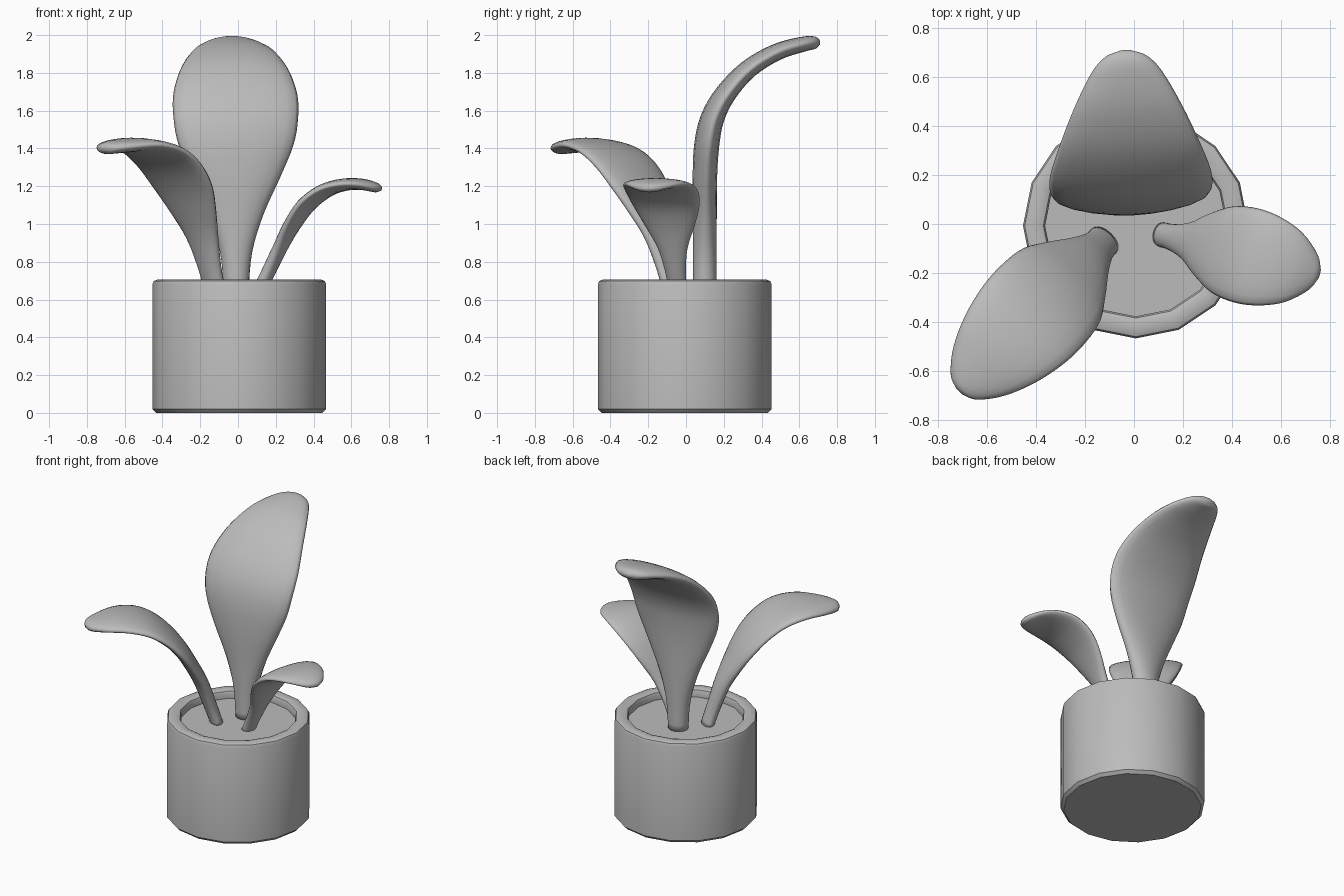
import bpy
import bmesh
from math import sin, cos, pi
from mathutils import Vector

cube = bpy.data.objects.get("Cube")
if cube:
    bpy.data.objects.remove(cube, do_unlink=True)

GREY = (0.5, 0.5, 0.5, 1.0)
grey = bpy.data.materials.new("plain_grey")
grey.use_nodes = True
grey.diffuse_color = GREY
grey.node_tree.nodes["Principled BSDF"].inputs["Base Color"].default_value = GREY


def finish(name, bm, angle):
    """Turn a bmesh into a smooth-shaded object."""
    bmesh.ops.recalc_face_normals(bm, faces=bm.faces)
    mesh = bpy.data.meshes.new(name)
    bm.to_mesh(mesh)
    bm.free()
    mesh.materials.append(grey)
    obj = bpy.data.objects.new(name, mesh)
    bpy.context.collection.objects.link(obj)
    bpy.ops.object.select_all(action='DESELECT')
    obj.select_set(True)
    bpy.context.view_layer.objects.active = obj
    bpy.ops.object.shade_smooth_by_angle(angle=angle)
    return obj


def loft(name, rings, angle):
    """Skin a list of equal rings and cap both ends."""
    bm = bmesh.new()
    rows = [[bm.verts.new(p) for p in ring] for ring in rings]
    n = len(rows[0])
    for a, b in zip(rows, rows[1:]):
        for i in range(n):
            j = (i + 1) % n
            bm.faces.new((a[i], a[j], b[j], b[i]))
    bm.faces.new(rows[0])
    bm.faces.new(rows[-1])
    return finish(name, bm, angle)


def smooth_path(points, steps):
    """Catmull-Rom interpolation through the stations."""
    pts = [Vector(p) for p in points]
    pts = [2 * pts[0] - pts[1]] + pts + [2 * pts[-1] - pts[-2]]
    out = []
    for a, b, c, d in zip(pts, pts[1:], pts[2:], pts[3:]):
        for k in range(steps):
            t = k / steps
            out.append(b + (c - a) * (t / 2)
                       + (2 * a - 5 * b + 4 * c - d) * (t * t / 2)
                       + (3 * b - a - 3 * c + d) * (t ** 3 / 2))
    return out + [pts[-2]]


def leaf(name, start, heading, stations, sides=20):
    """Stations: distance outward, height, half width, half thickness."""
    out = Vector((heading[0], heading[1], 0)).normalized()
    across = Vector((-out.y, out.x, 0))
    base = Vector((start[0], start[1], 0))
    path = smooth_path(stations, 4)
    rings = []
    for i, (r, z, w, t) in enumerate(path):
        p, q = path[max(i - 1, 0)], path[min(i + 1, len(path) - 1)]
        along = (out * (q[0] - p[0]) + Vector((0, 0, q[1] - p[1]))).normalized()
        normal = along.cross(across)
        centre = base + out * r + Vector((0, 0, z))
        rings.append([centre + across * (w * cos(2 * pi * k / sides))
                      + normal * (t * sin(2 * pi * k / sides))
                      for k in range(sides)])
    return loft(name, rings, pi / 2)


# Pot with rounded rim and sunken soil
POT_SIDES = 16
profile = [(0.44, 0), (0.46, 0.02), (0.46, 0.68), (0.453, 0.698), (0.435, 0.705),
           (0.395, 0.705), (0.377, 0.698), (0.37, 0.68), (0.37, 0.65)]
loft("pot", [[Vector((0.007 + r * cos(2 * pi * k / POT_SIDES),
                      -0.007 + r * sin(2 * pi * k / POT_SIDES), z))
              for k in range(POT_SIDES)] for r, z in profile], pi / 5)

# Tall leaf at the back
leaf("back_leaf", (-0.01, 0.1), (-0.04, 1), [
    (0, 0.64, 0.065, 0.062), (0, 0.85, 0.085, 0.062), (0, 1.05, 0.145, 0.063),
    (0, 1.25, 0.235, 0.065), (0.01, 1.42, 0.305, 0.066), (0.04, 1.56, 0.33, 0.062),
    (0.11, 1.69, 0.328, 0.056), (0.23, 1.82, 0.285, 0.05), (0.38, 1.91, 0.22, 0.045),
    (0.52, 1.952, 0.145, 0.04), (0.585, 1.96, 0.085, 0.032), (0.61, 1.96, 0.02, 0.01)])

# Leaf leaning forward on the right side
leaf("front_right_leaf", (-0.03, 0.028), (-0.69, -0.72), [
    (0.13, 0.64, 0.07, 0.04), (0.17, 0.76, 0.075, 0.042), (0.23, 0.93, 0.11, 0.045),
    (0.3, 1.07, 0.165, 0.045), (0.38, 1.2, 0.215, 0.045), (0.48, 1.31, 0.233, 0.043),
    (0.6, 1.387, 0.23, 0.04), (0.74, 1.418, 0.2, 0.038), (0.87, 1.412, 0.145, 0.036),
    (0.96, 1.4, 0.075, 0.03), (0.985, 1.395, 0.02, 0.01)])

# Short leaf leaning to the left side
leaf("front_left_leaf", (0.1, -0.04), (0.97, -0.24), [
    (0.01, 0.64, 0.05, 0.036), (0.06, 0.74, 0.055, 0.036), (0.125, 0.87, 0.08, 0.036),
    (0.19, 0.99, 0.135, 0.036), (0.27, 1.1, 0.182, 0.036), (0.37, 1.175, 0.198, 0.035),
    (0.47, 1.207, 0.185, 0.033), (0.57, 1.21, 0.145, 0.03), (0.65, 1.192, 0.075, 0.025),
    (0.677, 1.185, 0.02, 0.01)])
